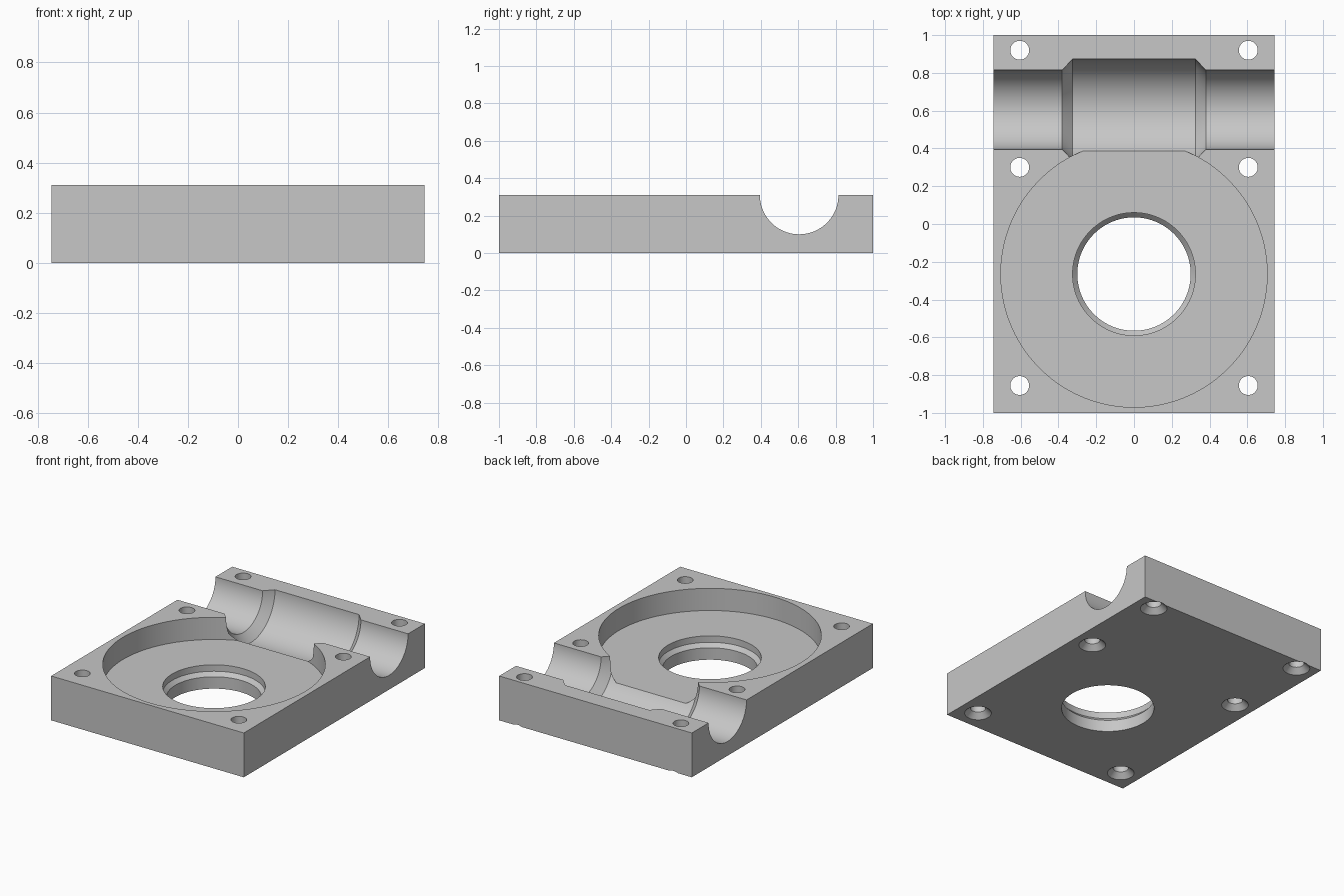
import bpy, bmesh, math
from mathutils import Matrix, Vector

cube = bpy.data.objects.get("Cube")
if cube:
    bpy.data.objects.remove(cube, do_unlink=True)

HALF_X, HALF_Y, HEIGHT = 0.745, 1.0, 0.31
FLOOR = 0.155

grey = bpy.data.materials.new("machined grey")
grey.use_nodes = True
colour = (0.57, 0.57, 0.57, 1)
grey.diffuse_color = colour
grey.node_tree.nodes["Principled BSDF"].inputs["Base Color"].default_value = colour


def add_object(name, bm):
    bmesh.ops.recalc_face_normals(bm, faces=bm.faces)
    mesh = bpy.data.meshes.new(name)
    bm.to_mesh(mesh)
    bm.free()
    mesh.materials.append(grey)
    obj = bpy.data.objects.new(name, mesh)
    bpy.context.collection.objects.link(obj)
    return obj


def lathe(name, profile, matrix, segments):
    """Closed solid of revolution from (radius, height) pairs."""
    bm = bmesh.new()
    rings = []
    for radius, height in profile:
        ring = []
        for i in range(segments):
            a = math.tau * (i + 0.5) / segments
            ring.append(bm.verts.new((radius * math.cos(a), radius * math.sin(a), height)))
        rings.append(ring)
    for low, high in zip(rings, rings[1:]):
        for i in range(segments):
            j = (i + 1) % segments
            bm.faces.new((low[i], low[j], high[j], high[i]))
    bm.faces.new(rings[0])
    bm.faces.new(rings[-1])
    bm.transform(matrix)
    obj = add_object(name, bm)
    obj.hide_render = True
    return obj


# Rectangular block
bm = bmesh.new()
bmesh.ops.create_cube(bm, size=1)
bm.transform(Matrix.Translation((0, 0, HEIGHT / 2)) @ Matrix.Diagonal((2 * HALF_X, 2 * HALF_Y, HEIGHT, 1)))
housing = add_object("gearbox_housing_half", bm)

cutters = []

# Round gear pocket with a chamfered, stepped bore through its floor
cutters.append(lathe("gear_pocket_cutter",
                     [(0.30, -0.1), (0.30, 0.083), (0.325, 0.11), (0.325, FLOOR),
                      (0.705, FLOOR), (0.705, 0.5)],
                     Matrix.Translation((0, -0.265, 0)), 128))

# Half-round shaft channel, wider in the middle with conical shoulders
half = [(0.268, 0.325), (0.21, 0.38), (0.21, 0.9)]
channel = [(r, -x) for r, x in reversed(half)] + half
cutters.append(lathe("shaft_channel_cutter", channel,
                     Matrix.Translation((0, 0.605, HEIGHT)) @ Matrix.Rotation(math.pi / 2, 4, 'Y'), 128))

# Bolt holes, countersunk from below
for y in (-0.855, 0.30, 0.92):
    for x in (-0.605, 0.605):
        cutters.append(lathe("bolt_hole_cutter",
                             [(0.107, -0.02), (0.05, 0.037), (0.05, 0.5)],
                             Matrix.Translation((x, y, 0)), 48))

# Cut everything out, then drop the cutters
bpy.context.view_layer.objects.active = housing
for cutter in cutters:
    mod = housing.modifiers.new("cut", 'BOOLEAN')
    mod.operation = 'DIFFERENCE'
    mod.solver = 'EXACT'
    mod.object = cutter
    bpy.ops.object.modifier_apply(modifier=mod.name)
for cutter in cutters:
    bpy.data.objects.remove(cutter, do_unlink=True)

bpy.ops.object.select_all(action='DESELECT')
housing.select_set(True)
bpy.ops.object.shade_smooth_by_angle(angle=math.radians(25))
